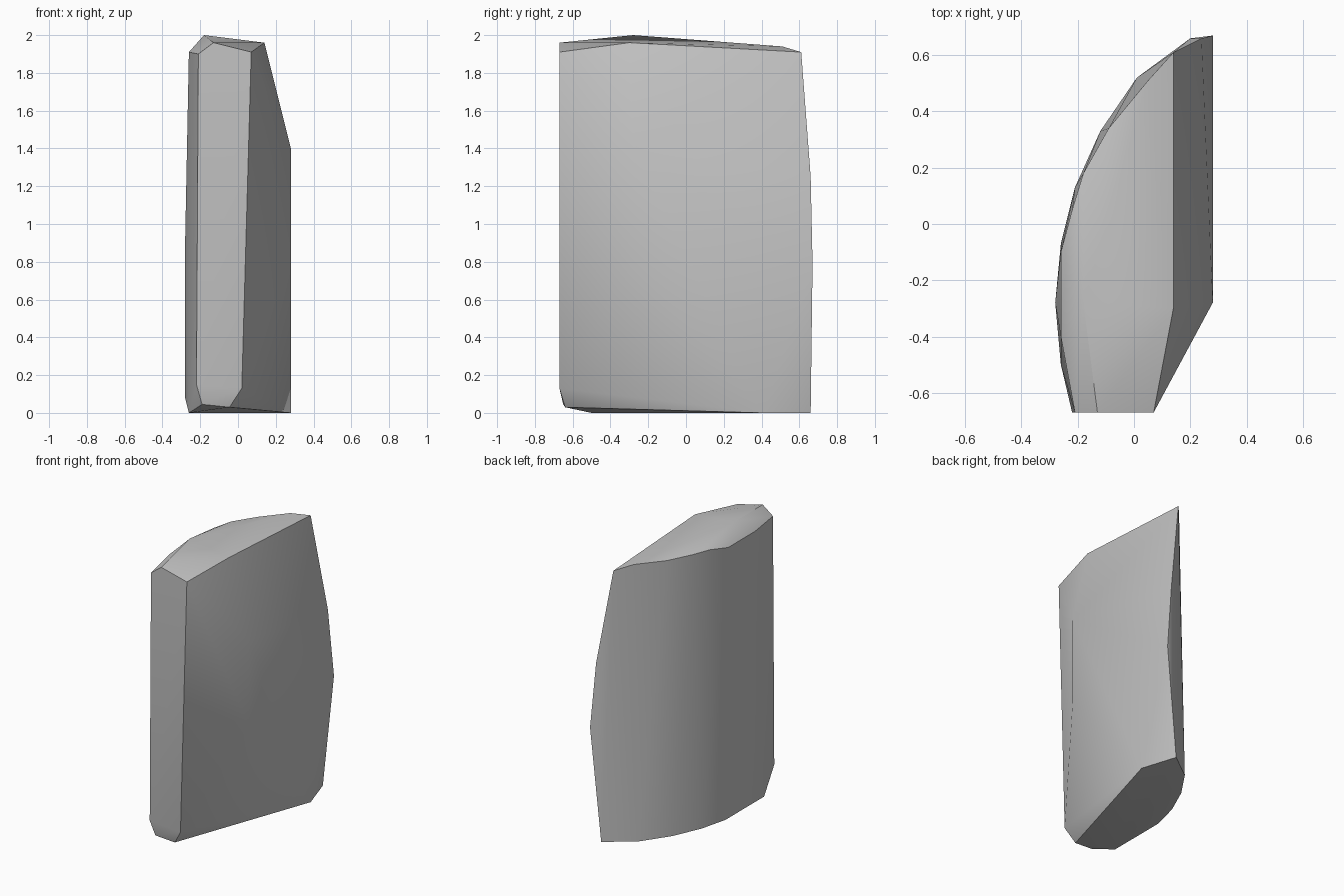
import bpy
import bmesh
import math

cube = bpy.data.objects.get("Cube")
if cube:
    bpy.data.objects.remove(cube, do_unlink=True)


def make_material(name, value):
    """Plain flat grey material."""
    mat = bpy.data.materials.new(name)
    mat.use_nodes = True
    colour = (value, value, value, 1.0)
    mat.diffuse_color = colour
    mat.node_tree.nodes["Principled BSDF"].inputs["Base Color"].default_value = colour
    return mat


def hull_object(name, corners, mat):
    """Closed faceted solid wrapped tightly around a set of corners."""
    bm = bmesh.new()
    for corner in corners:
        bm.verts.new(corner)
    bmesh.ops.convex_hull(bm, input=bm.verts[:])
    loose = [v for v in bm.verts if not v.link_faces]
    bmesh.ops.delete(bm, geom=loose, context="VERTS")
    bmesh.ops.recalc_face_normals(bm, faces=bm.faces[:])
    mesh = bpy.data.meshes.new(name)
    bm.to_mesh(mesh)
    bm.free()
    mesh.materials.append(mat)
    obj = bpy.data.objects.new(name, mesh)
    bpy.context.collection.objects.link(obj)
    return obj


# Curved outer wall: plan of the base, standing on the ground
base_arc = [(-.26, -.5), (-.26, -.07), (-.21, .13), (-.12, .33), (.01, .52), (.2, .66)]
wall_base = [(x, y, 0) for x, y in base_arc]
wall_bulge = [(-.28, -.28, .08), (-.28, -.28, .9)]

# Rim where the curved wall meets the top
wall_rim = [(-.26, -.4, 1.91), (-.26, -.1, 1.91), (-.22, .05, 1.94),
            (-.18, .18, 1.945), (-.09, .34, 1.94), (.05, .51, 1.94)]

# Narrow front end, bevelled at the foot
front_end = [(-.21, -.67, 1.9), (-.13, -.67, 1.96), (.07, -.67, 1.91),
             (.02, -.67, .13), (-.22, -.67, .15)]
front_foot = [(-.045, -.64, .03), (-.19, -.65, .045)]

# Peak and straight edge of the top
top_edge = [(-.18, -.28, 2), (.14, -.3, 1.96), (.14, .61, 1.91)]

# Broad flat side
flat_side = [(.28, .41, 0), (.28, -.28, .8), (.28, -.28, 1.4),
             (.28, .67, .79), (.24, .66, 1.25)]

stone_grey = make_material("stone_grey", .55)
slab = hull_object(
    "stone_slab",
    wall_base + wall_bulge + wall_rim + front_end + front_foot + top_edge + flat_side,
    stone_grey)

# Soft faces with crisp outer edges
bpy.ops.object.select_all(action="DESELECT")
slab.select_set(True)
bpy.context.view_layer.objects.active = slab
bpy.ops.object.shade_smooth_by_angle(angle=math.radians(30))
